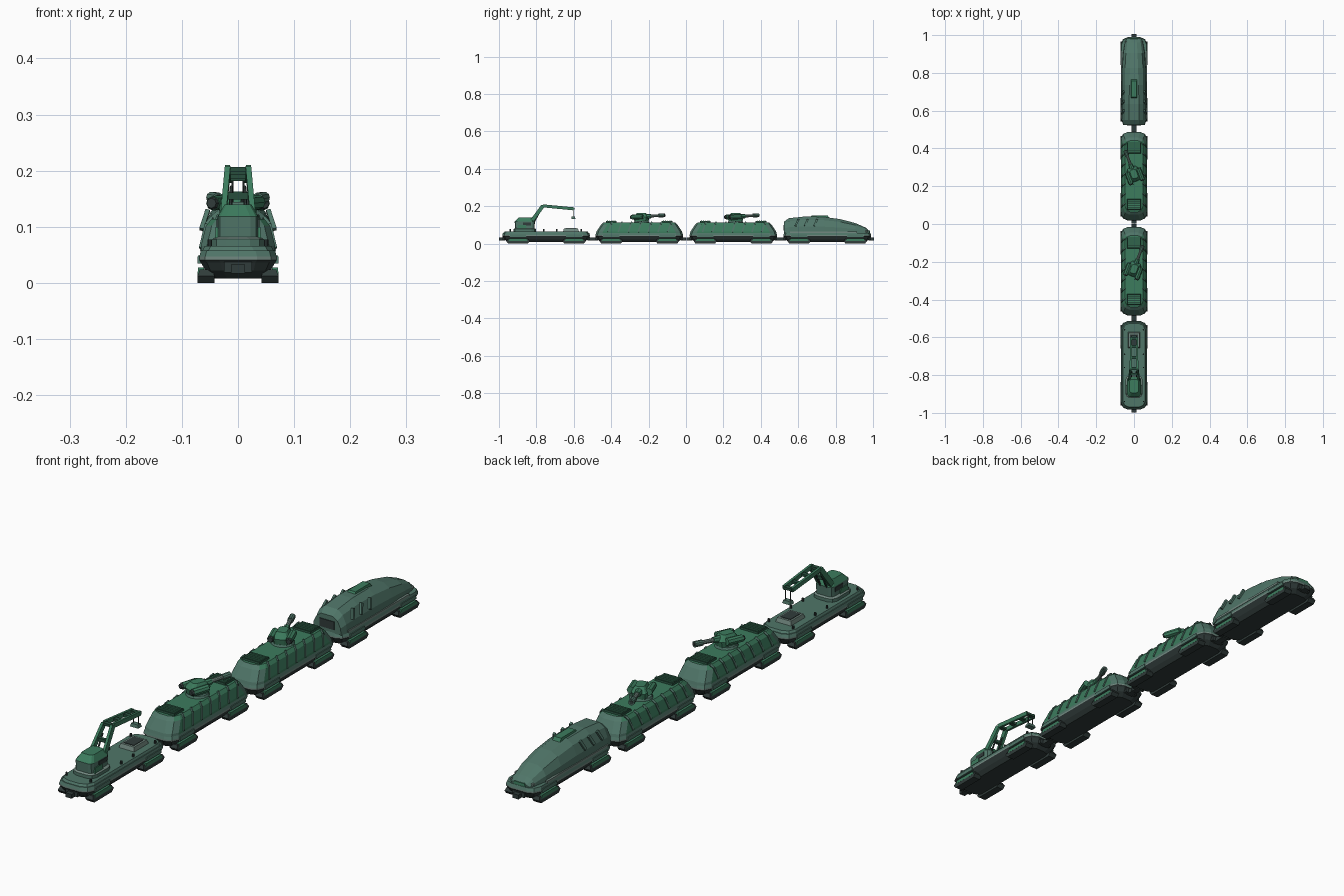
import bpy, bmesh, math
from mathutils import Matrix, Vector

cube = bpy.data.objects.get("Cube")
if cube:
    bpy.data.objects.remove(cube)


def material(name, rgb):
    m = bpy.data.materials.new(name)
    m.use_nodes = True
    m.diffuse_color = (*rgb, 1)
    m.node_tree.nodes["Principled BSDF"].inputs["Base Color"].default_value = (*rgb, 1)
    return m


GREY = material("grey green", (0.08, 0.18, 0.14))
GREEN = material("armour green", (0.045, 0.20, 0.11))
DARK = material("dark grey", (0.03, 0.045, 0.043))
LIGHT = material("pale grey green", (0.17, 0.25, 0.22))
DEEP = material("deep green", (0.02, 0.075, 0.045))


def loft(name, rings, mats, matrix=None, rule=None):
    """Skin closed rings; mats are per band, or the rule picks a slot by face."""
    bm = bmesh.new()
    loops = [[bm.verts.new(p) for p in ring] for ring in rings]
    slots = list(dict.fromkeys(mats))
    n = len(loops[0])
    for k in range(len(loops) - 1):
        for i in range(n):
            j = (i + 1) % n
            f = bm.faces.new((loops[k][i], loops[k][j], loops[k + 1][j], loops[k + 1][i]))
            f.material_index = slots.index(mats[min(k, len(mats) - 1)])
    bm.faces.new(loops[0]).material_index = slots.index(mats[0])
    bm.faces.new(loops[-1]).material_index = slots.index(mats[-1])
    bmesh.ops.recalc_face_normals(bm, faces=bm.faces)
    if rule:
        bm.normal_update()
        for f in bm.faces:
            f.material_index = rule(f)
    if matrix:
        bm.transform(matrix)
    me = bpy.data.meshes.new(name)
    bm.to_mesh(me)
    bm.free()
    for m in slots:
        me.materials.append(m)
    ob = bpy.data.objects.new(name, me)
    bpy.context.scene.collection.objects.link(ob)
    return ob


def plan(z, w, l, c=0.0, cy=0.0):
    """Rectangle at height z with double-chamfered corners."""
    if c == 0:
        return [(x * w, cy + y * l, z) for x, y in ((1, 1), (-1, 1), (-1, -1), (1, -1))]
    corner = [(w, l - c), (w - c * 0.3, l - c * 0.3), (w - c, l)]
    pts = corner + [(-x, y) for x, y in reversed(corner)]
    pts += [(-x, -y) for x, y in pts]
    return [(x, y + cy, z) for x, y in pts]


def box(name, loc, size, mat, taper=1.0, matrix=None):
    x, y, z = size
    m = (matrix or Matrix()) @ Matrix.Translation(loc)
    return loft(name, [plan(-z / 2, x / 2, y / 2), plan(z / 2, x / 2 * taper, y / 2 * taper)], [mat], m)


def rod(name, a, b, r1, r2, mat, sides=10, matrix=None):
    """Tapered prism from a to b."""
    a, b = Vector(a), Vector(b)
    m = Matrix.Translation(a) @ (b - a).to_track_quat("Z", "Y").to_matrix().to_4x4()
    ring = lambda r, z: [(r * math.cos(t * math.tau / sides), r * math.sin(t * math.tau / sides), z)
                         for t in range(sides)]
    return loft(name, [ring(r1, 0), ring(r2, (b - a).length)], [mat], (matrix or Matrix()) @ m)


def beam(name, a, b, w, h, mat):
    """Rectangular bar from a to b, w across x."""
    a, b = Vector(a), Vector(b)
    d = (b - a).normalized()
    side = (Vector((1, 0, 0)) - d * d.x).normalized() * w / 2
    up = side.cross(d).normalized() * h / 2
    ring = lambda p: [p + side + up, p - side + up, p - side - up, p + side - up]
    return loft(name, [ring(a), ring(b)], [mat])


# Chassis shared by every car
def chassis(car, cy):
    loft(car + "_hull", [plan(0.008, 0.044, 0.205, 0.025, cy), plan(0.022, 0.058, 0.222, 0.03, cy),
                         plan(0.036, 0.066, 0.230, 0.035, cy), plan(0.041, 0.069, 0.234, 0.035, cy),
                         plan(0.047, 0.069, 0.234, 0.035, cy), plan(0.058, 0.066, 0.230, 0.035, cy)],
         [DARK, DARK, DARK, LIGHT, GREY])
    for end in (-1, 1):
        box(car + "_coupler", (0, cy + end * 0.236, 0.025), (0.025, 0.03, 0.016), DARK)
        box(car + "_coupler_plate", (0, cy + end * 0.228, 0.028), (0.05, 0.012, 0.018), DARK)
        for side in (-1, 1):
            y, x = cy + end * 0.15, side * 0.057
            loft(car + "_skid", [plan(0, 0.015, 0.052), plan(0.012, 0.0155, 0.062),
                                 plan(0.024, 0.011, 0.055)], [DARK], Matrix.Translation((x, y, 0)))
            box(car + "_skid_cover", (side * 0.066, y, 0.021), (0.012, 0.1, 0.013), GREEN, 0.9)
            box(car + "_skid_guard", (side * 0.068, y, 0.042), (0.008, 0.09, 0.014), GREY, 0.92)


CRANE, GUN_A, GUN_B, LOCO = -0.748, -0.25, 0.253, 0.755
for car, cy in (("crane_car", CRANE), ("gun_car_a", GUN_A), ("gun_car_b", GUN_B), ("engine", LOCO)):
    chassis(car, cy)

# Crane car: deck, turntable, cab
loft("crane_deck", [plan(0.056, 0.064, 0.228, 0.035, CRANE), plan(0.066, 0.059, 0.222, 0.035, CRANE)], [GREY])
CAB = -0.862
loft("turntable", [plan(0.065, 0.046, 0.06, 0.025, CAB), plan(0.078, 0.046, 0.06, 0.025, CAB),
                   plan(0.082, 0.04, 0.054, 0.025, CAB)], [GREY, LIGHT])
loft("crane_cab", [plan(0.08, 0.036, 0.052, 0.014, CAB), plan(0.118, 0.036, 0.054, 0.014, CAB),
                   plan(0.14, 0.024, 0.036, 0.012, CAB + 0.004)], [GREY, GREEN])
for s in (-1, 1):
    box("cab_window", (s * 0.036, CAB + 0.012, 0.106), (0.004, 0.045, 0.016), DARK)
    box("cab_side_box", (s * 0.034, CAB - 0.015, 0.09), (0.014, 0.05, 0.02), GREEN, 0.8)
    # Boom: two bent arms
    knee, tip = (s * 0.0185, -0.765, 0.202), (s * 0.0165, -0.6, 0.186)
    beam("boom_lower_arm", (s * 0.028, -0.84, 0.1), knee, 0.01, 0.02, GREEN)
    beam("boom_upper_arm", knee, tip, 0.009, 0.016, GREEN)
    rod("boom_ram", (s * 0.014, -0.82, 0.1), (s * 0.012, -0.78, 0.172), 0.004, 0.003, DARK, 6)
    rod("hook_cable", (s * 0.01, -0.602, 0.19), (s * 0.01, -0.602, 0.14), 0.002, 0.002, DARK, 6)
    for y in (-0.94, -0.76, -0.69, -0.56):
        rod("deck_bollard", (s * 0.05, y, 0.064), (s * 0.05, y, 0.077), 0.004, 0.004, DARK, 8)
for t in (0.0, 0.35, 0.7, 0.97):
    box("boom_crossbar", (0, -0.765 + 0.165 * t, 0.202 - 0.016 * t), (0.036, 0.016, 0.009), DEEP)
box("boom_lower_crossbar", (0, -0.795, 0.155), (0.04, 0.012, 0.012), DEEP)
box("hook_block", (0, -0.602, 0.138), (0.034, 0.022, 0.012), GREY, 0.8)
box("cargo_hatch", (0, -0.615, 0.073), (0.064, 0.085, 0.016), LIGHT, 0.88)
box("cargo_hatch_lid", (0, -0.615, 0.081), (0.042, 0.058, 0.004), DARK)


# Gun cars: sloped body, ribs, roof grilles, turret
def gun_car(car, cy, angle):
    loft(car + "_body", [plan(0.056, 0.066, 0.231, 0.035, cy), plan(0.066, 0.066, 0.228, 0.035, cy),
                         plan(0.102, 0.057, 0.204, 0.034, cy), plan(0.114, 0.047, 0.190, 0.03, cy)],
         [GREEN, GREY], None, lambda f: int(abs(f.normal.y) > 0.35))
    for s in (-1, 1):
        for i in range(7):
            y = cy - 0.165 + i * 0.053
            beam(car + "_rib", (s * 0.067, y, 0.062), (s * 0.057, y + 0.014, 0.104), 0.005, 0.008, GREY)
            beam(car + "_rib_top", (s * 0.057, y + 0.014, 0.104), (s * 0.046, y + 0.02, 0.116), 0.005, 0.008, GREY)
        gy = cy + s * 0.15
        box(car + "_grille", (0, gy, 0.116), (0.076, 0.058, 0.01), DEEP, 0.94)
        for i in range(5):
            box(car + "_grille_slat", (0, gy - 0.02 + i * 0.01, 0.121), (0.064, 0.004, 0.004), GREEN)
    m = Matrix.Translation((0, cy + 0.012, 0)) @ Matrix.Rotation(angle, 4, "Z")
    rod(car + "_turret_ring", (0, 0, 0.112), (0, 0, 0.122), 0.042, 0.038, GREY, 12, m)
    loft(car + "_turret", [plan(0.12, 0.026, 0.036, 0.014), plan(0.142, 0.028, 0.040, 0.014),
                           plan(0.163, 0.017, 0.024, 0.01)], [GREEN], m)
    for s in (-1, 1):
        rod(car + "_turret_pod", (s * 0.032, -0.042, 0.142), (s * 0.032, 0.02, 0.144), 0.013, 0.013, GREEN, 8, m)
        rod(car + "_pod_cap", (s * 0.032, -0.05, 0.142), (s * 0.032, -0.041, 0.142), 0.009, 0.012, DARK, 8, m)
    rod(car + "_gun_mantlet", (0, 0.025, 0.144), (0, 0.055, 0.147), 0.015, 0.011, GREEN, 8, m)
    rod(car + "_gun_barrel", (0, 0.05, 0.147), (0, 0.125, 0.152), 0.008, 0.007, LIGHT, 10, m)
    rod(car + "_muzzle", (0, 0.1, 0.150), (0, 0.132, 0.152), 0.011, 0.011, GREY, 10, m)
    rod(car + "_muzzle_bore", (0, 0.131, 0.152), (0, 0.134, 0.152), 0.007, 0.007, DARK, 10, m)


gun_car("gun_car_a", GUN_A, -0.36)
gun_car("gun_car_b", GUN_B, 0.36)


# Engine: streamlined hood
def hood_ring(y, top, w, flat):
    h = top - 0.056
    half = [(w, 0), (w * 0.96, h * 0.4), (w * 0.74, h * 0.8), (w * flat, h)]
    return [(x, LOCO + y, 0.056 + z) for x, z in half + [(-x, z) for x, z in reversed(half)]]


loft("engine_hood", [hood_ring(-0.23, 0.118, 0.058, 0.42), hood_ring(-0.205, 0.136, 0.064, 0.42),
                     hood_ring(-0.12, 0.145, 0.066, 0.4), hood_ring(-0.02, 0.143, 0.066, 0.36),
                     hood_ring(0.07, 0.131, 0.064, 0.34), hood_ring(0.15, 0.110, 0.058, 0.32),
                     hood_ring(0.205, 0.086, 0.048, 0.32), hood_ring(0.226, 0.068, 0.038, 0.34)], [GREY])
box("engine_hatch", (0, 0.715, 0.145), (0.034, 0.1, 0.012), GREEN, 0.85)
box("engine_end_vent", (0, LOCO - 0.229, 0.085), (0.06, 0.008, 0.03), DARK)
box("nose_plate", (0, LOCO + 0.222, 0.063), (0.05, 0.014, 0.012), GREEN, 0.85)
for s in (-1, 1):
    for i in range(3):
        y = 0.585 + i * 0.05
        beam("engine_fin", (s * 0.065, y, 0.095), (s * 0.054, y + 0.016, 0.129), 0.008, 0.01, GREY)
    box("engine_side_rail", (s * 0.064, LOCO - 0.02, 0.061), (0.008, 0.36, 0.008), LIGHT)
    rod("nose_lamp", (s * 0.042, LOCO + 0.195, 0.064), (s * 0.042, LOCO + 0.215, 0.064), 0.006, 0.006, LIGHT, 8)
